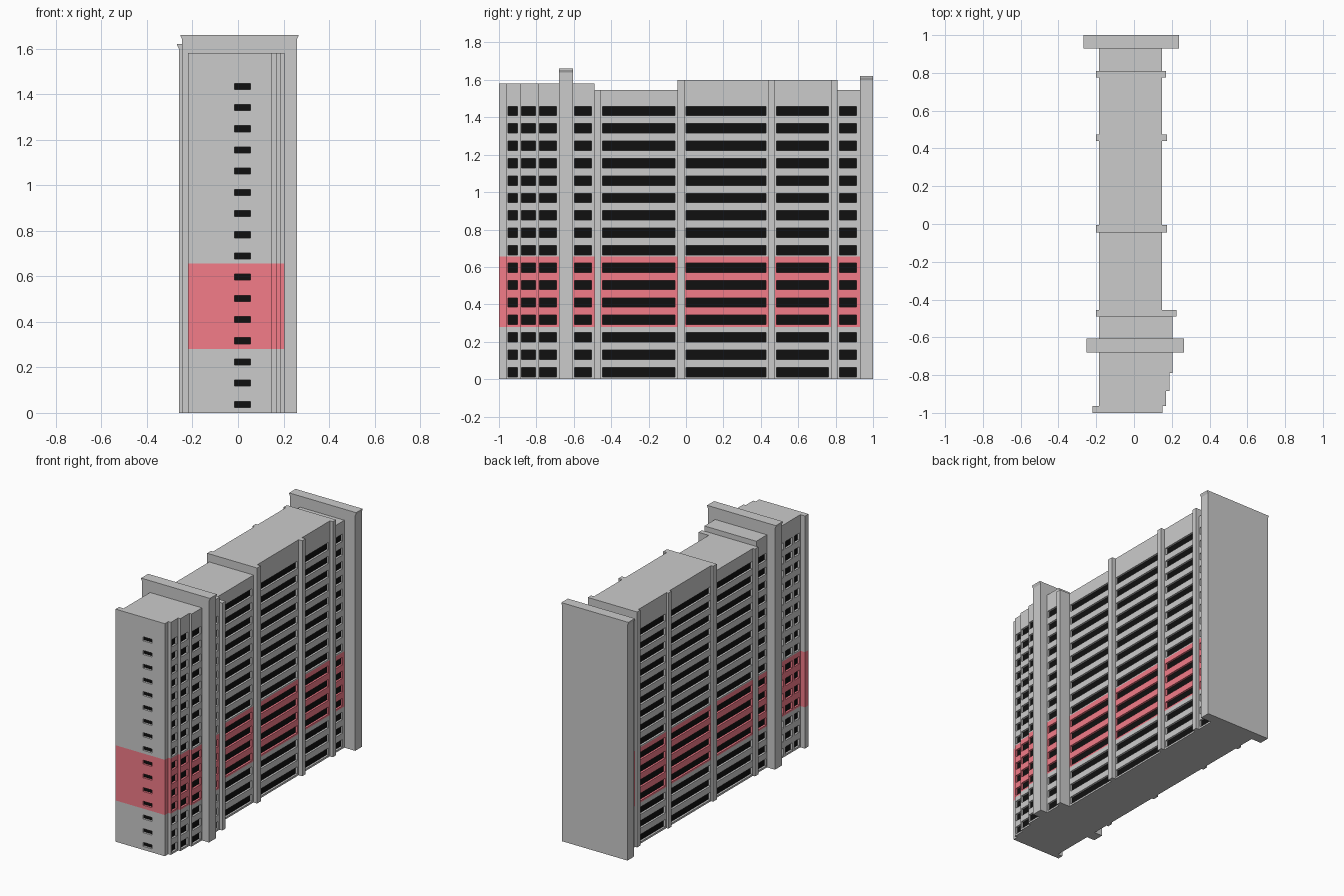
import bpy, bmesh

if "Cube" in bpy.data.objects:
    bpy.data.objects.remove(bpy.data.objects["Cube"])

def material(name, rgb):
    m = bpy.data.materials.new(name)
    m.diffuse_color = (*rgb, 1)
    m.use_nodes = True
    m.node_tree.nodes["Principled BSDF"].inputs["Base Color"].default_value = m.diffuse_color
    return m

RED = material("red_band", (0.9, 0.2, 0.25))
GLASS = material("dark_glass", (0.005, 0.005, 0.005))
BAND = (0.28, 0.655)          # height range of the painted band
ROWS, PITCH, FIRST = 16, 0.0931, 0.0375
DEPTH = 0.014                 # window recess

def finish(name, bm, mixed=False):
    bmesh.ops.remove_doubles(bm, verts=bm.verts, dist=1e-5)
    bmesh.ops.recalc_face_normals(bm, faces=bm.faces)
    me = bpy.data.meshes.new(name)
    bm.to_mesh(me)
    bm.free()
    if mixed:
        for m in (None, RED, GLASS):
            me.materials.append(m)
    ob = bpy.data.objects.new(name, me)
    bpy.context.collection.objects.link(ob)
    return ob

def quad(bm, pts, slot=0):
    f = bm.faces.new([bm.verts.new(p) for p in pts])
    f.material_index = slot

def facade(bm, at, u0, u1, top, win=None, half=0.025):
    """Wall grid with recessed windows; at(u, z, d) gives a point d behind the wall."""
    us = [u0, u1] if win is None else [u0, win[0], win[1], u1]
    zs = [0, top, *BAND]
    if win:
        for i in range(ROWS):
            c = FIRST + i * PITCH
            zs += [c - half, c + half]
    zs.sort()
    for a, b in zip(us, us[1:]):
        for lo, hi in zip(zs, zs[1:]):
            mid = (lo + hi) / 2
            row = (mid - FIRST) / PITCH
            slot = 1 if BAND[0] < mid < BAND[1] else 0
            is_window = (win and a == win[0] and round(row) < ROWS
                         and abs(row - round(row)) * PITCH < half)
            if not is_window:
                quad(bm, [at(a, lo, 0), at(b, lo, 0), at(b, hi, 0), at(a, hi, 0)], slot)
                continue
            c = [(a, lo), (b, lo), (b, hi), (a, hi)]
            quad(bm, [at(u, z, DEPTH) for u, z in c], 2)
            for (p, q), (r, s) in zip(c, c[1:] + c[:1]):
                quad(bm, [at(p, q, 0), at(r, s, 0), at(r, s, DEPTH), at(p, q, DEPTH)], slot)

def block(name, y0, y1, xl, xr, top, win=None, front_win=None):
    bm = bmesh.new()
    facade(bm, lambda u, z, d: (xr - d, u, z), y0, y1, top, win)
    facade(bm, lambda u, z, d: (xl + d, u, z), y0, y1, top, win)
    facade(bm, lambda u, z, d: (u, y0 + d, z), xl, xr, top, front_win, 0.0135)
    # back wall, roof and underside
    facade(bm, lambda u, z, d: (u, y1, z), xl, xr, top)
    for z in (0, top):
        quad(bm, [(xl, y0, z), (xr, y0, z), (xr, y1, z), (xl, y1, z)])
    finish(name, bm, True)

def slab(name, y0, y1, xl, xr, top, lip=0.0):
    """Plain concrete cross wall, optionally flaring to a lip at the top."""
    prof = [(xl + lip, 0), (xr - lip, 0), (xr, top), (xl, top)]
    if lip:
        prof[2:2] = [(xr - lip, top - 0.02), (xr, top - 0.006)]
        prof += [(xl, top - 0.006), (xl + lip, top - 0.02)]
    bm = bmesh.new()
    f = bm.faces.new([bm.verts.new((x, y0, z)) for x, z in prof])
    ext = bmesh.ops.extrude_face_region(bm, geom=[f])
    verts = [v for v in ext["geom"] if isinstance(v, bmesh.types.BMVert)]
    bmesh.ops.translate(bm, verts=verts, vec=(0, y1 - y0, 0))
    if not any(len(g.verts) == len(prof) and abs(g.calc_center_median().y - y0) < 1e-4
               for g in bm.faces):
        bm.faces.new([v for v in f.verts])
    finish(name, bm)

# Front tower, stepping outward on the right side
block("tower_front", -1.0, -0.963, -0.22, 0.15, 1.58, None, (-0.015, 0.055))
block("tower_step_1", -0.963, -0.885, -0.185, 0.17, 1.58, (-0.953, -0.90))
block("tower_step_2", -0.885, -0.79, -0.185, 0.187, 1.58, (-0.88, -0.805))
block("tower_step_3", -0.79, -0.68, -0.185, 0.205, 1.58, (-0.783, -0.692))
block("tower_rear", -0.605, -0.49, -0.185, 0.205, 1.58, (-0.597, -0.505))

# Long wing with ribbon windows
block("wing_bay_1", -0.455, -0.045, -0.185, 0.148, 1.545, (-0.447, -0.06))
block("wing_bay_2", -0.005, 0.44, -0.185, 0.148, 1.6, (0.0, 0.428))
block("wing_bay_3", 0.475, 0.775, -0.185, 0.148, 1.6, (0.485, 0.762))
block("wing_bay_4", 0.81, 0.93, -0.185, 0.148, 1.545, (0.82, 0.912))

# Projecting fins between the bays
slab("fin_1", -0.49, -0.455, -0.2, 0.225, 1.545)
slab("fin_2", -0.045, -0.005, -0.2, 0.175, 1.6)
slab("fin_3", 0.44, 0.475, -0.2, 0.175, 1.6)
slab("fin_4", 0.775, 0.81, -0.2, 0.17, 1.6)

# Tall cross wall and rear end wall, both with a lip at the top
slab("cross_wall", -0.68, -0.605, -0.252, 0.265, 1.66, 0.007)
slab("end_wall", 0.93, 1.0, -0.267, 0.237, 1.62, 0.007)
